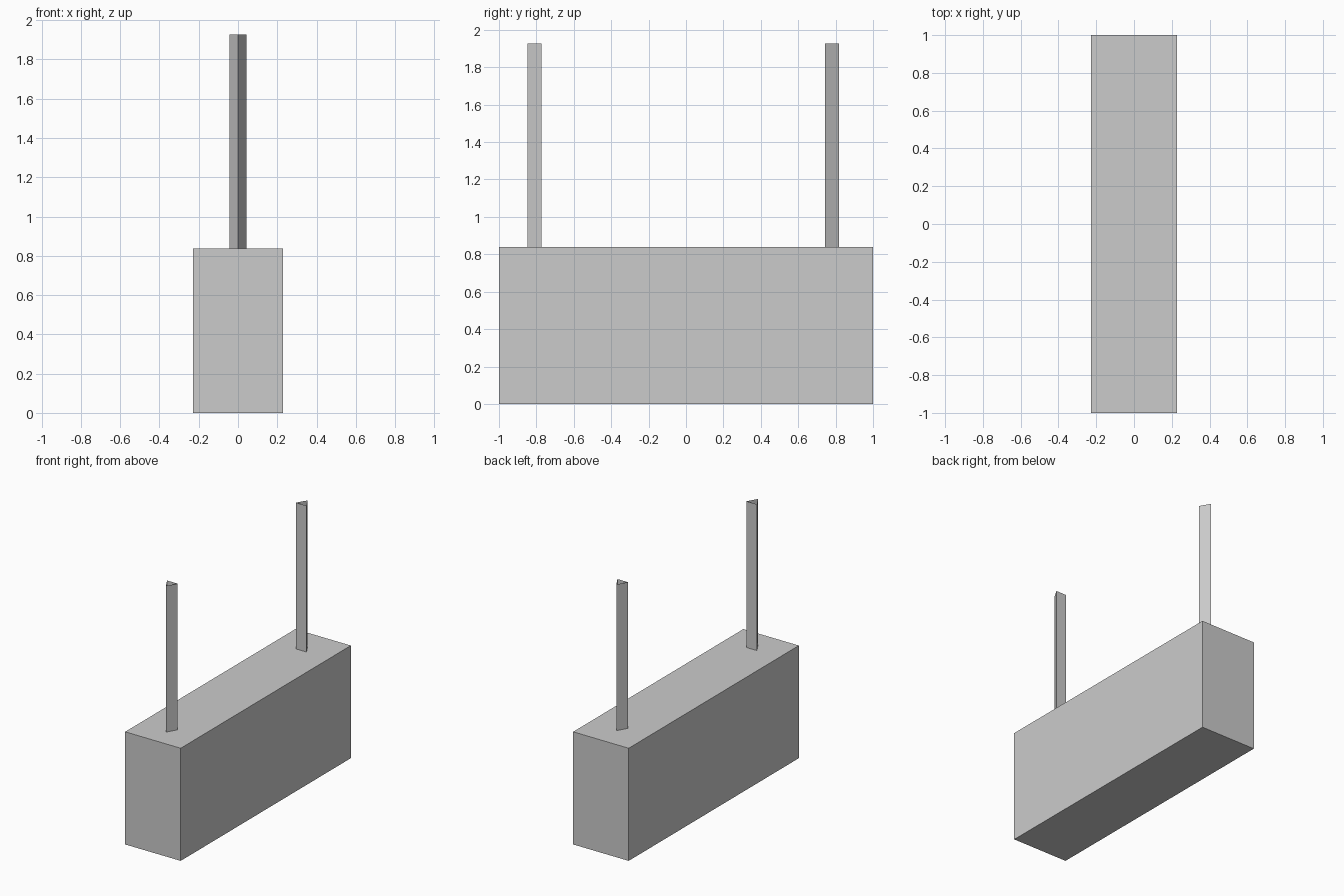
import bpy
import bmesh

cube = bpy.data.objects.get("Cube")
if cube:
    bpy.data.objects.remove(cube, do_unlink=True)

GREY = (0.6, 0.6, 0.6, 1.0)
mat = bpy.data.materials.new("plain grey")
mat.use_nodes = True
mat.diffuse_color = GREY
mat.node_tree.nodes["Principled BSDF"].inputs["Base Color"].default_value = GREY

BASE_W, BASE_L, BASE_H = 0.457, 2.0, 0.838
POST_TOP = 1.926
POST_HALF = 0.043


def finish(name, bm):
    bmesh.ops.recalc_face_normals(bm, faces=bm.faces)
    mesh = bpy.data.meshes.new(name)
    bm.to_mesh(mesh)
    bm.free()
    mesh.materials.append(mat)
    obj = bpy.data.objects.new(name, mesh)
    bpy.context.collection.objects.link(obj)


# Solid rectangular base
bm = bmesh.new()
bmesh.ops.create_cube(bm, size=1)
for v in bm.verts:
    v.co.x *= BASE_W
    v.co.y *= BASE_L
    v.co.z = (v.co.z + 0.5) * BASE_H
finish("base", bm)


# Three-sided hollow post, open at the top, with its ridge facing outward
def post(name, flat_y, ridge_y):
    bm = bmesh.new()
    outline = [(-POST_HALF, flat_y), (POST_HALF, flat_y), (0, ridge_y)]
    low = [bm.verts.new((x, y, BASE_H)) for x, y in outline]
    high = [bm.verts.new((x, y, POST_TOP)) for x, y in outline]
    for i in range(3):
        j = (i + 1) % 3
        bm.faces.new((low[i], low[j], high[j], high[i]))
    finish(name, bm)


post("front_post", -0.772, -0.847)
post("back_post", 0.744, 0.819)
